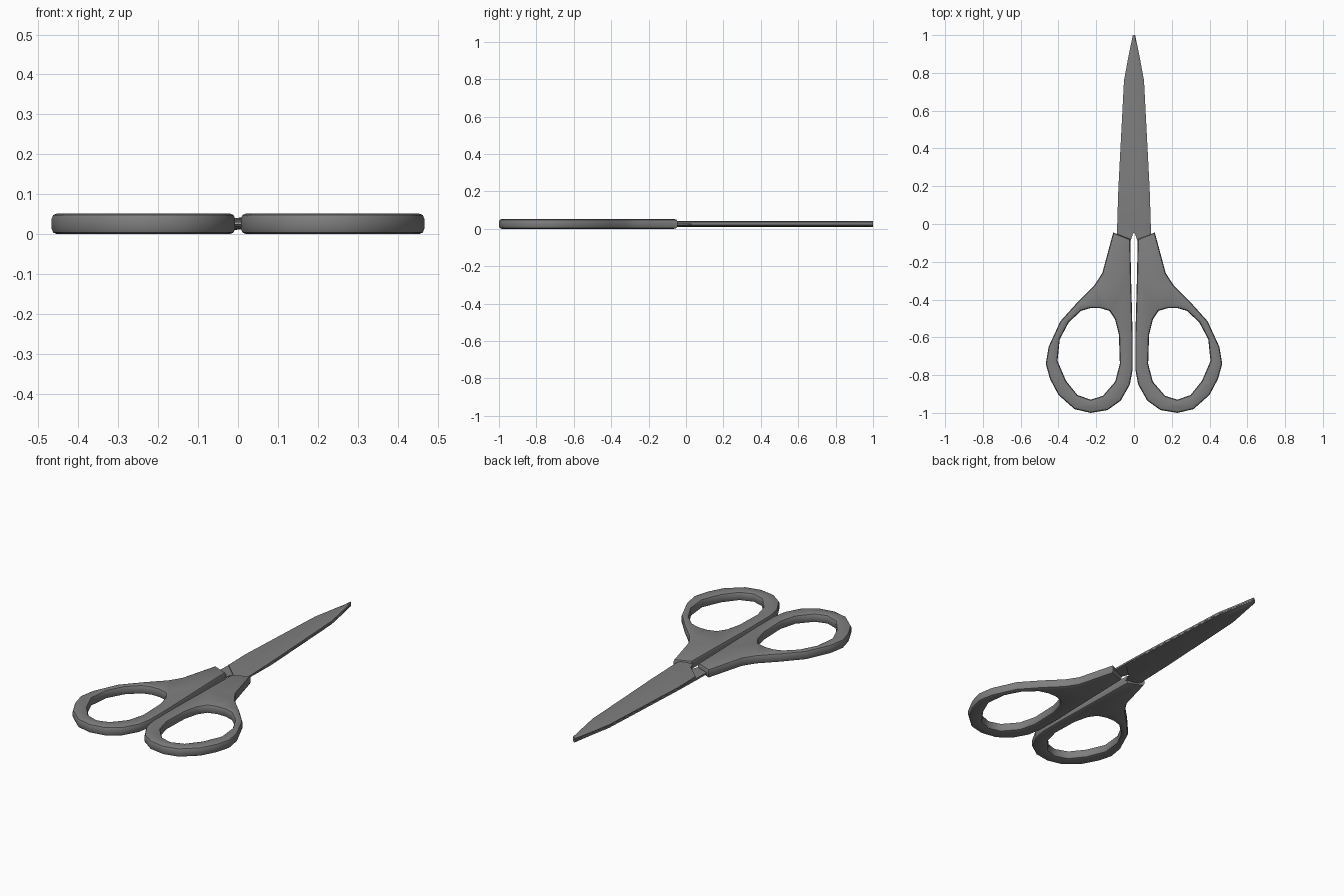
import bpy
import bmesh
from math import radians

if "Cube" in bpy.data.objects:
    bpy.data.objects.remove(bpy.data.objects["Cube"], do_unlink=True)

MID = 0.026       # height of the plane between the blades
CHAMFER = 0.014

grey = bpy.data.materials.new("steel_grey")
grey.use_nodes = True
grey.diffuse_color = (0.21, 0.21, 0.21, 1)
grey.node_tree.nodes["Principled BSDF"].inputs["Base Color"].default_value = (0.21, 0.21, 0.21, 1)


def add_object(name, bm, angle):
    """Turn a bmesh into a shaded object."""
    bmesh.ops.recalc_face_normals(bm, faces=bm.faces)
    mesh = bpy.data.meshes.new(name)
    bm.to_mesh(mesh)
    bm.free()
    mesh.materials.append(grey)
    obj = bpy.data.objects.new(name, mesh)
    bpy.context.collection.objects.link(obj)
    bpy.ops.object.select_all(action='DESELECT')
    bpy.context.view_layer.objects.active = obj
    obj.select_set(True)
    bpy.ops.object.shade_smooth_by_angle(angle=radians(angle))
    return obj


# Handle outline and finger hole, for the +x side
outline = [(.11, -.045), (.02, -.08), (.015, -.3), (.007, -.6), (.007, -.77),
           (.022, -.85), (.07, -.935), (.14, -.985), (.23, -1), (.315, -.98),
           (.4, -.905), (.445, -.82), (.467, -.74), (.452, -.65), (.39, -.515),
           (.3, -.415), (.21, -.325), (.168, -.26)]
hole = [(.1, -.505), (.13, -.46), (.18, -.445), (.23, -.445), (.28, -.46),
        (.345, -.52), (.393, -.61), (.405, -.725), (.36, -.83), (.3, -.905),
        (.23, -.93), (.165, -.91), (.1, -.835), (.075, -.74), (.08, -.585)]


def build_handle(name):
    """Filled flat curve with a hole, extruded and chamfered inwards."""
    curve = bpy.data.curves.new(name + "_profile", 'CURVE')
    curve.dimensions = '2D'
    curve.fill_mode = 'BOTH'
    curve.bevel_depth = CHAMFER
    curve.bevel_resolution = 1
    curve.offset = -CHAMFER
    curve.extrude = MID - CHAMFER
    for pts in (outline, hole):
        spline = curve.splines.new('POLY')
        spline.points.add(len(pts) - 1)
        for p, (x, y) in zip(spline.points, pts):
            p.co = (x, y, 0, 1)
        spline.use_cyclic_u = True
    helper = bpy.data.objects.new(name + "_profile", curve)
    bpy.context.collection.objects.link(helper)
    bpy.context.view_layer.update()
    mesh = helper.evaluated_get(bpy.context.evaluated_depsgraph_get()).to_mesh()
    bm = bmesh.new()
    bm.from_mesh(mesh)
    bpy.data.objects.remove(helper, do_unlink=True)
    bmesh.ops.remove_doubles(bm, verts=bm.verts, dist=0.0002)
    return add_object(name, bm, 40)


# Blade stations: y, cutting edge x, spine x
stations = [(-.16, .04, .08), (-.05, .005, .09), (.03, -.08, .088),
            (.185, -.083, .083), (.76, -.053, .053), (.9, -.027, .027),
            (1, -.006, .006)]


def build_blade(name):
    """Loft of a wedge section: thick spine, thin cutting edge."""
    bm = bmesh.new()
    rings = []
    for y, edge, spine in stations:
        width = spine - edge
        section = [(edge, .0004), (spine, .0004), (spine, .011),
                   (spine - .15 * width, .0155), (edge + .4 * width, .014),
                   (edge, .007)]
        rings.append([bm.verts.new((x, y, z)) for x, z in section])
    for a, b in zip(rings, rings[1:]):
        for i in range(len(a)):
            j = (i + 1) % len(a)
            bm.faces.new((a[i], a[j], b[j], b[i]))
    bm.faces.new(rings[0])
    bm.faces.new(rings[-1])
    return add_object(name, bm, 40)


# The second half is the first turned over about the length axis
for side, turn in (("left", 0), ("right", 180)):
    for obj in (build_handle(side + "_handle"), build_blade(side + "_blade")):
        obj.location.z = MID
        obj.rotation_euler.y = radians(turn)
